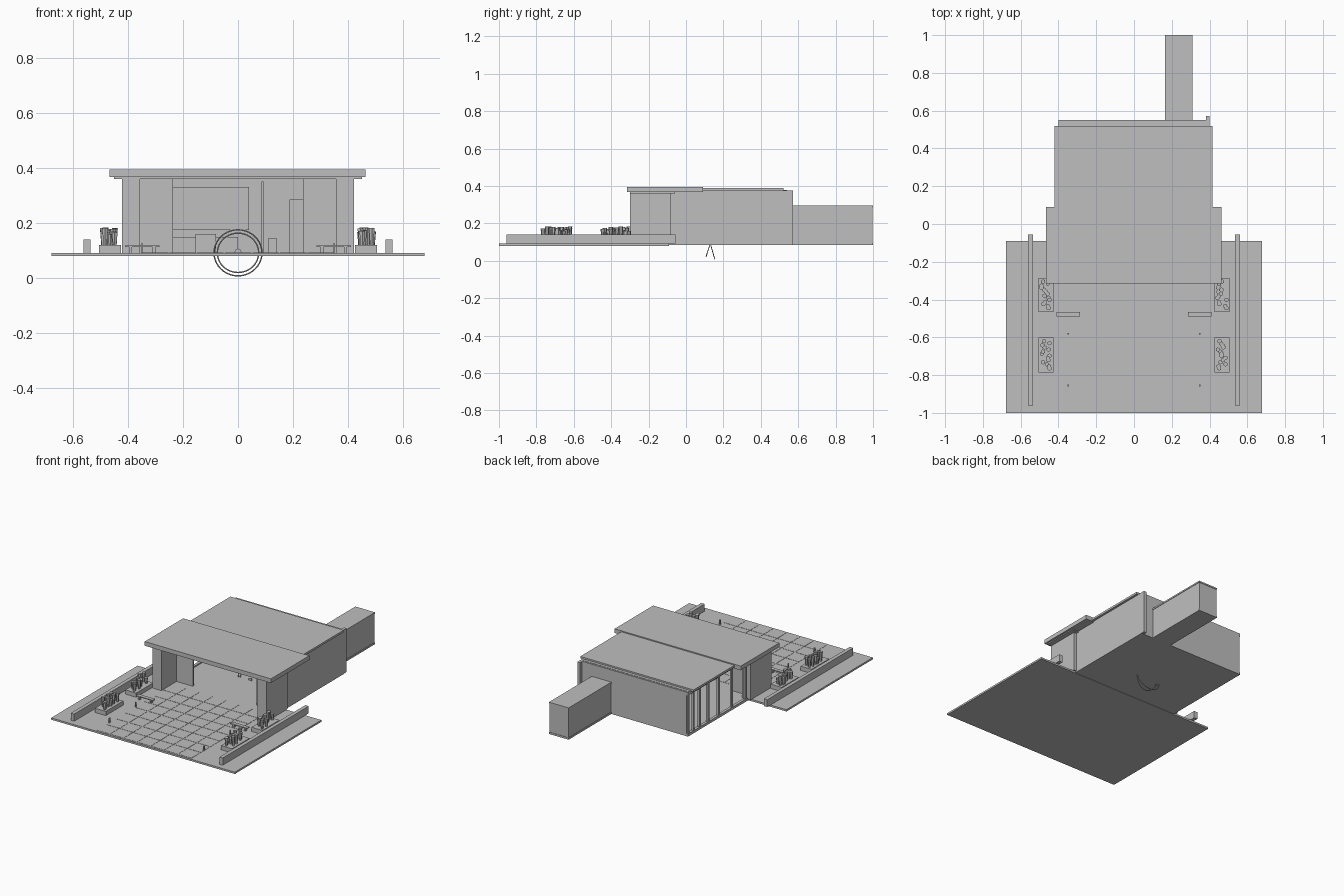
import bpy, math, random
from mathutils import Vector

random.seed(4)
if "Cube" in bpy.data.objects:
    bpy.data.objects.remove(bpy.data.objects["Cube"])

grey = bpy.data.materials.new("plain_grey")
grey.use_nodes = True
grey.diffuse_color = (0.52, 0.52, 0.52, 1)
grey.node_tree.nodes["Principled BSDF"].inputs["Base Color"].default_value = grey.diffuse_color


def box(name, x0, x1, y0, y1, z0, z1):
    """Axis-aligned box given by its extents."""
    bpy.ops.mesh.primitive_cube_add(size=1)
    ob = bpy.context.object
    ob.name = name
    low, high = Vector((x0, y0, z0)), Vector((x1, y1, z1))
    ob.data.transform(ob.matrix_world.Diagonal((*(high - low), 1)))
    ob.location = (low + high) / 2
    ob.data.materials.append(grey)
    return ob


def pair(name, x0, x1, *rest):
    """Box and its mirror image across x = 0."""
    box(name + "_left", x0, x1, *rest)
    box(name + "_right", -x1, -x0, *rest)


def join(name, parts):
    bpy.ops.object.select_all(action='DESELECT')
    for p in parts:
        p.select_set(True)
    bpy.context.view_layer.objects.active = parts[0]
    bpy.ops.object.join()
    bpy.context.object.name = name


FLOOR = 0.092

# Ground slabs
box("patio_slab", -0.677, 0.677, -1, -0.09, 0.08, FLOOR)
box("house_floor", -0.4, 0.4, -0.09, 0.55, 0.083, FLOOR)

# Paving tiles between the planters
tile = box("paving_tiles", -0.348, -0.252, -0.988, -0.892, FLOOR, FLOOR + 0.0015)
for count, offset in ((7, (0.1, 0, 0)), (8, (0, 0.1, 0))):
    arr = tile.modifiers.new("repeat", 'ARRAY')
    arr.count = count
    arr.use_relative_offset = False
    arr.use_constant_offset = True
    arr.constant_offset_displace = offset

# Porch walls and recessed panels beside the entrance
pair("porch_wall", 0.355, 0.42, -0.3, -0.08, FLOOR, 0.362)
pair("entrance_panel", 0.235, 0.355, -0.14, -0.125, FLOOR, 0.35)
pair("entrance_header", 0.235, 0.355, -0.135, -0.13, 0.35, 0.362)

# Main walls
box("east_wall", 0.38, 0.4, -0.08, 0.573, 0.085, 0.376)
box("back_wall", -0.39, 0.38, 0.53, 0.55, 0.085, 0.376)

# Glazed side: mullions and rails, open between
posts = [box("mullion", -0.398, -0.384, y - 0.007, y + 0.007, FLOOR, 0.365)
         for y in (0.54, 0.485, 0.42, 0.33, 0.22, 0.08, -0.06)]
posts.append(box("top_rail", -0.4, -0.382, -0.08, 0.55, 0.355, 0.376))
posts.append(box("sill", -0.4, -0.382, -0.08, 0.55, FLOOR, 0.1))
join("window_frame", posts)

# Roofs
box("front_roof", -0.467, 0.463, -0.315, 0.09, 0.367, 0.395)
box("front_soffit", -0.45, 0.45, -0.3, -0.06, 0.36, 0.367)
box("rear_roof", -0.42, 0.415, 0.08, 0.52, 0.374, 0.388)
box("rear_ledge", -0.4, 0.38, 0.5, 0.54, 0.366, 0.378)

# Back wing
box("wing_body", 0.168, 0.307, 0.55, 0.997, 0.085, 0.285)
box("wing_roof", 0.165, 0.31, 0.55, 1, 0.285, 0.295)
box("wing_base", 0.165, 0.31, 0.55, 1, 0.083, 0.095)

# Garden walls, planters, benches and path lights
pair("garden_wall", 0.535, 0.56, -0.96, -0.055, FLOOR, 0.14)
for row, (y0, y1) in (("front", (-0.785, -0.6)), ("rear", (-0.465, -0.285))):
    pair(row + "_planter", 0.425, 0.505, y0, y1, FLOOR, 0.12)
    for side in (-1, 1):
        leaves = []
        for i in range(14):
            bpy.ops.mesh.primitive_cone_add(
                vertices=6, radius1=0.007, radius2=0.012,
                depth=random.uniform(0.04, 0.065))
            leaf = bpy.context.object
            h = leaf.dimensions.z
            leaf.location = (side * random.uniform(0.442, 0.492),
                             y0 + 0.02 + (y1 - y0 - 0.04) * i / 13, 0.119 + h / 2)
            leaf.data.materials.append(grey)
            leaves.append(leaf)
        join(row + "_shrubs", leaves)

pair("bench_seat", 0.285, 0.41, -0.49, -0.465, 0.113, 0.119)
for x in (0.3, 0.385):
    pair("bench_leg", x, x + 0.01, -0.486, -0.469, FLOOR, 0.113)
for y in (-0.855, -0.58):
    pair("path_light", 0.345, 0.352, y - 0.004, y + 0.004, FLOOR, 0.125)

# Furnishings inside
box("wall_panel", -0.235, 0.04, 0.52, 0.53, 0.175, 0.33)
box("low_cabinet", -0.235, 0.0, 0.47, 0.52, FLOOR, 0.15)
box("side_seat", -0.155, -0.08, 0.42, 0.47, FLOOR, 0.16)
box("stool", 0.11, 0.14, 0.42, 0.45, FLOOR, 0.145)
box("slim_post", 0.086, 0.092, 0.4, 0.406, FLOOR, 0.35)
box("tall_cabinet", 0.187, 0.235, 0.46, 0.53, FLOOR, 0.285)

# Crossed ring sculpture set through the floor
for name, radius, tilt in (("outer_ring", 0.087, 16), ("inner_ring", 0.075, -18)):
    bpy.ops.mesh.primitive_torus_add(
        major_radius=radius, minor_radius=0.0025, major_segments=40, minor_segments=6,
        location=(0, 0.13, 0.092), rotation=(math.radians(90 + tilt), 0, 0))
    bpy.context.object.name = name
    bpy.context.object.data.materials.append(grey)
    bpy.ops.object.shade_smooth_by_angle()
bpy.ops.mesh.primitive_cylinder_add(vertices=16, radius=0.012, depth=0.006,
                                    location=(0, 0.13, 0.095), rotation=(math.pi / 2, 0, 0))
bpy.context.object.name = "ring_hub"
bpy.context.object.data.materials.append(grey)
